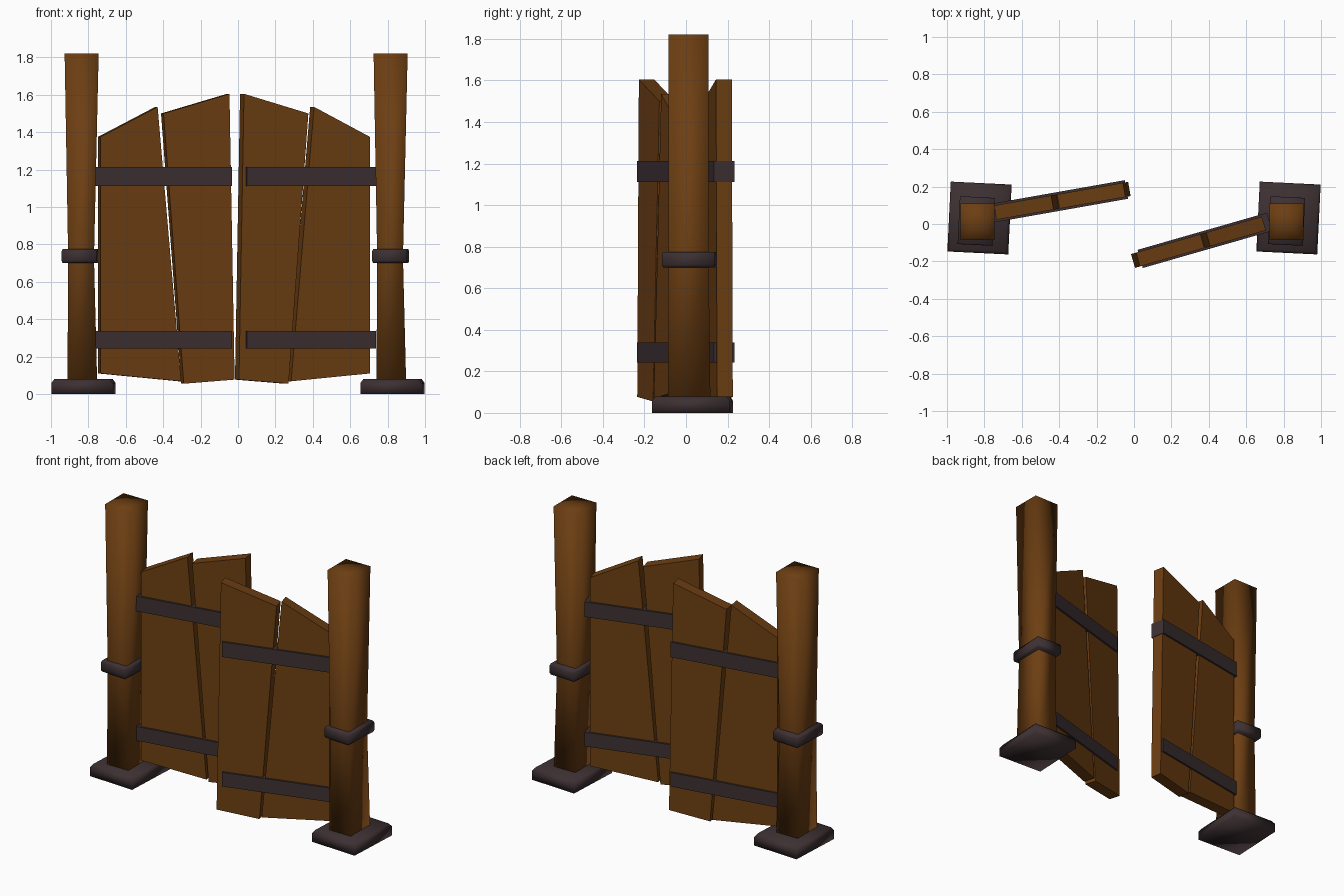
import bpy, bmesh, math
from mathutils import Matrix, Vector

if "Cube" in bpy.data.objects:
    bpy.data.objects.remove(bpy.data.objects["Cube"])


def material(name, rgb):
    m = bpy.data.materials.new(name)
    m.diffuse_color = (*rgb, 1)
    m.use_nodes = True
    m.node_tree.nodes["Principled BSDF"].inputs["Base Color"].default_value = m.diffuse_color
    return m


WOOD = material("brown wood", (0.150, 0.048, 0.006))
IRON = material("dark iron", (0.046, 0.029, 0.032))


def finish(name, bm, mat, smooth=False, matrix=None):
    bmesh.ops.recalc_face_normals(bm, faces=bm.faces)
    me = bpy.data.meshes.new(name)
    bm.to_mesh(me)
    bm.free()
    me.materials.append(mat)
    for p in me.polygons:
        p.use_smooth = smooth
    ob = bpy.data.objects.new(name, me)
    bpy.context.collection.objects.link(ob)
    if matrix:
        ob.matrix_world = matrix
    return ob


def square_loft(name, sections, mat, x, turn=0, pivot=(0, 0)):
    """Four-sided smooth column; sections are (z, x centre, y centre, half x, half y)."""
    bm = bmesh.new()
    loops = []
    for z, cx, cy, hx, hy in sections:
        loops.append([bm.verts.new((cx + sx * hx, cy + sy * hy, z))
                      for sx, sy in ((-1, -1), (1, -1), (1, 1), (-1, 1))])
    for a, b in zip(loops, loops[1:]):
        for i in range(4):
            j = (i + 1) % 4
            bm.faces.new((a[i], a[j], b[j], b[i]))
    bm.faces.new(loops[0][::-1])
    # top closed as a fan around a centre point
    z, cx, cy, _, _ = sections[-1]
    c = bm.verts.new((cx, cy, z))
    for i in range(4):
        bm.faces.new((loops[-1][i], loops[-1][(i + 1) % 4], c))
    m = Matrix.Translation((x, pivot[1], 0)) @ Matrix.Rotation(turn, 4, 'Z')
    return finish(name, bm, mat, True, m)


def slab(name, outline, y0, y1, mat, matrix):
    """Extrude an outline of (u, z) points between two depths."""
    bm = bmesh.new()
    f = bm.faces.new([bm.verts.new((u, y0, z)) for u, z in outline])
    r = bmesh.ops.extrude_face_region(bm, geom=[f])
    bmesh.ops.translate(bm, vec=(0, y1 - y0, 0),
                        verts=[v for v in r['geom'] if isinstance(v, bmesh.types.BMVert)])
    return finish(name, bm, mat, False, matrix)


# posts, footings and collars (same on both sides, not mirrored)
TURN = math.radians(-2.8)
for side, x in (("left", -0.826), ("right", 0.826)):
    square_loft(side + "_post", [
        (0.02, -0.006, 0.015, 0.080, 0.103),
        (0.73, -0.013, 0.012, 0.069, 0.097),
        (1.82, -0.010, 0.012, 0.091, 0.097)], WOOD, x)
    square_loft(side + "_footing", [
        (0.0, 0, 0, 0.163, 0.187),
        (0.058, 0, 0, 0.163, 0.187),
        (0.08, 0, 0, 0.148, 0.172)], IRON, x, TURN, (0, 0.032))
    square_loft(side + "_collar", [
        (0.70, 0, 0, 0.088, 0.122),
        (0.712, 0, 0, 0.093, 0.128),
        (0.762, 0, 0, 0.093, 0.128),
        (0.775, 0, 0, 0.088, 0.122)], IRON, x - 0.018 + (0.008 if x > 0 else 0),
        TURN, (0, 0.016))

# swinging doors: outlines measured from the hinge, u runs toward the middle
OUTER = [(0, 0.11), (0.438, 0.068), (0.31, 1.535), (0, 1.375)]
INNER = [(0.452, 0.055), (0.728, 0.077), (0.70, 1.605), (0.342, 1.50)]
THICK = 0.077
for side, hinge, sign, ang, strap_end in (
        ("left", (-0.735, 0.023, 0), 1, 10, 0.712),
        ("right", (0.705, -0.034, 0), -1, 16, 0.688)):
    M = Matrix.Translation(hinge) @ Matrix.Rotation(math.radians(ang), 4, 'Z')
    for part, pts in (("outer", OUTER), ("inner", INNER)):
        slab(f"{side}_door_{part}_plank", [(sign * u, z) for u, z in pts],
             0, THICK, WOOD, M)
    for part, z0, z1 in (("lower", 0.243, 0.338), ("upper", 1.112, 1.213)):
        pts = [(-0.032, z0), (strap_end, z0), (strap_end, z1), (-0.032, z1)]
        slab(f"{side}_door_{part}_strap", [(sign * u, z) for u, z in pts],
             -0.012, THICK + 0.012, IRON, M)
